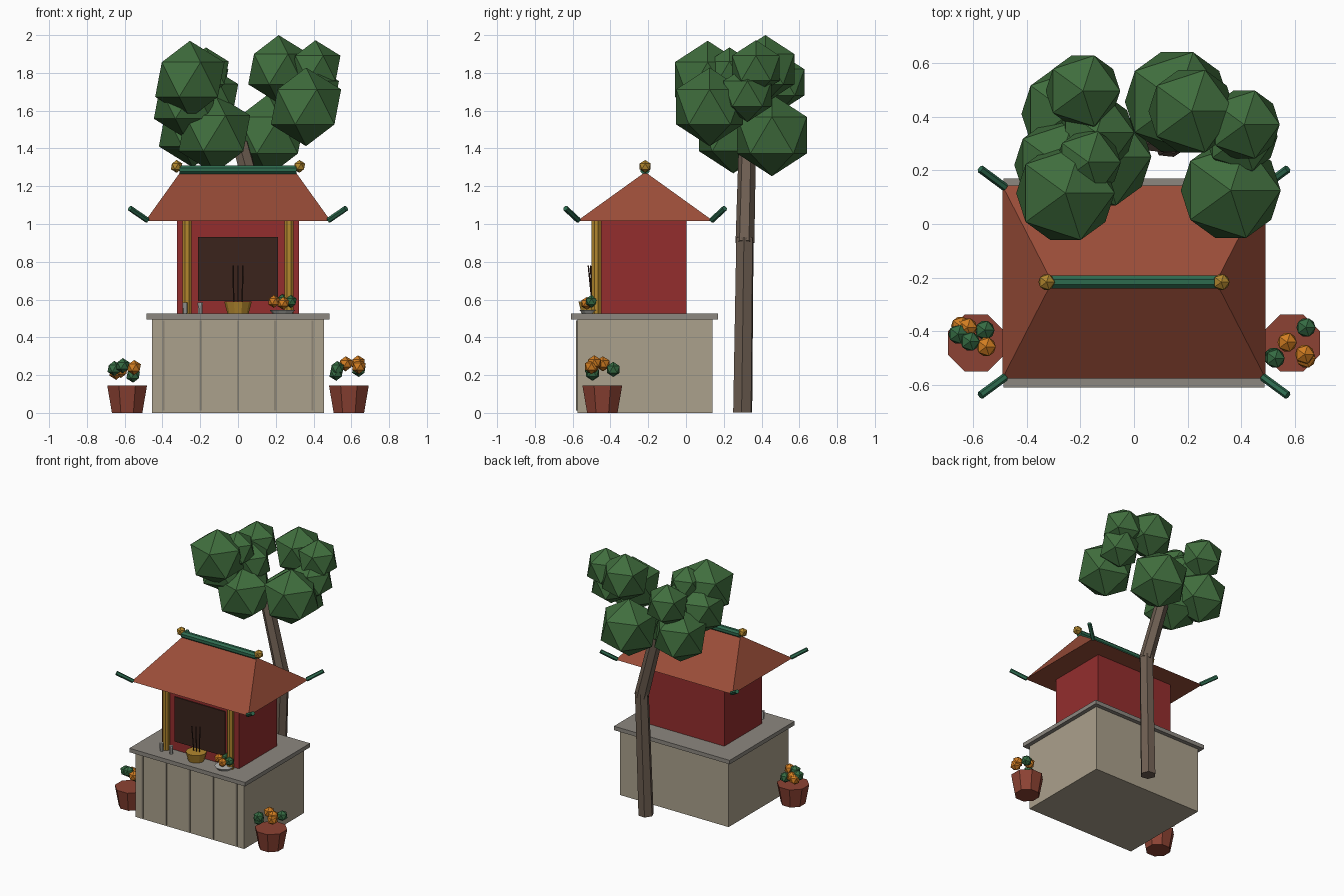
import bpy, bmesh, math
from mathutils import Vector

COLORS = {
    "stone": (0.67, 0.63, 0.55), "seam": (0.55, 0.52, 0.46), "slab": (0.55, 0.53, 0.50),
    "red": (0.58, 0.18, 0.18), "dark": (0.23, 0.14, 0.11), "gold": (0.70, 0.53, 0.18),
    "tile": (0.60, 0.30, 0.22), "jade": (0.18, 0.42, 0.31), "clay": (0.55, 0.26, 0.20),
    "bark": (0.43, 0.37, 0.32), "leaf": (0.25, 0.43, 0.24), "orange": (0.82, 0.49, 0.13),
    "plant": (0.21, 0.42, 0.26), "china": (0.72, 0.72, 0.70),
}
MATS = {}
for key, rgb in COLORS.items():
    MATS[key] = bpy.data.materials.new(key)
    # display values to linear
    MATS[key].diffuse_color = (*[((c + 0.055) / 1.055) ** 2.4 for c in rgb], 1)


def finish(bm, name, mat):
    bmesh.ops.recalc_face_normals(bm, faces=bm.faces[:])
    me = bpy.data.meshes.new(name)
    bm.to_mesh(me)
    bm.free()
    ob = bpy.data.objects.new(name, me)
    bpy.context.collection.objects.link(ob)
    me.materials.append(MATS[mat])
    return ob


def box(name, lo, hi, mat):
    bm = bmesh.new()
    bmesh.ops.create_cube(bm, size=1)
    lo, hi = Vector(lo), Vector(hi)
    for v in bm.verts:
        v.co = (lo + hi) / 2 + Vector(a * b for a, b in zip(v.co, hi - lo))
    return finish(bm, name, mat)


def rod(name, a, b, r1, r2, mat, sides=8):
    """Tapered prism from point a to point b, flat side facing front."""
    a, b = Vector(a), Vector(b)
    bm = bmesh.new()
    bmesh.ops.create_cone(bm, cap_ends=True, segments=sides, radius1=r1, radius2=r2,
                          depth=(b - a).length)
    q = (b - a).to_track_quat('Z', 'Y')
    turn = math.pi / sides
    for v in bm.verts:
        x, y, z = v.co
        p = Vector((x * math.cos(turn) - y * math.sin(turn),
                    x * math.sin(turn) + y * math.cos(turn), z))
        v.co = (a + b) / 2 + q @ p
    return finish(bm, name, mat)


def ball(name, c, r, mat):
    bm = bmesh.new()
    bmesh.ops.create_icosphere(bm, subdivisions=1, radius=r)
    bmesh.ops.translate(bm, verts=bm.verts[:], vec=c)
    return finish(bm, name, mat)


# Stone plinth with front seams and cap slab
box("plinth", (-0.455, -0.575, 0), (0.455, 0.14, 0.497), "stone")
for i in range(5):
    x = (i - 2) * 0.197
    box(f"plinth_seam_{i}", (x - 0.006, -0.582, 0.012), (x + 0.006, -0.57, 0.49), "seam")
box("plinth_slab", (-0.485, -0.608, 0.495), (0.485, 0.17, 0.525), "slab")

# Shrine body and dark opening
box("shrine_body", (-0.323, -0.45, 0.525), (0.323, 0.003, 1.02), "red")
box("shrine_opening", (-0.212, -0.458, 0.592), (0.212, -0.44, 0.93), "dark")

# Hipped roof
bm = bmesh.new()
eave = [bm.verts.new(p) for p in ((-0.49, -0.575, 1.017), (0.49, -0.575, 1.017),
                                  (0.49, 0.143, 1.017), (-0.49, 0.143, 1.017))]
left, right = (bm.verts.new((x, -0.216, 1.275)) for x in (-0.305, 0.305))
for f in (eave[::-1], (eave[0], eave[1], right, left), (eave[1], eave[2], right),
          (eave[2], eave[3], left, right), (eave[3], eave[0], left)):
    bm.faces.new(f)
finish(bm, "roof", "tile")

# Ridge pole, finials, columns and upturned eave tips
rod("ridge_pole", (-0.31, -0.216, 1.287), (0.31, -0.216, 1.287), 0.026, 0.026, "jade")
for s in (-1, 1):
    ball(f"ridge_finial_{s}", (s * 0.325, -0.216, 1.305), 0.034, "gold")
    rod(f"column_{s}", (s * 0.27, -0.475, 0.525), (s * 0.27, -0.475, 1.02), 0.026, 0.026, "gold")
    for y0, y1 in ((-0.57, -0.638), (0.137, 0.205)):
        rod(f"eave_tip_{s}", (s * 0.48, y0, 1.02), (s * 0.572, y1, 1.083),
            0.015, 0.015, "jade", 6)

# Incense bowl and sticks
rod("incense_bowl", (0, -0.5, 0.525), (0, -0.5, 0.59), 0.056, 0.073, "gold", 10)
for i in (-1, 0, 1):
    rod(f"incense_stick_{i}", (i * 0.022, -0.495, 0.56), (i * 0.026, -0.505 + i * 0.012, 0.78),
        0.004, 0.004, "dark", 5)

# Offering cups and fruit plate
for x in (-0.28, -0.2):
    rod("offering_cup", (x, -0.515, 0.525), (x, -0.515, 0.585), 0.012, 0.015, "china")
rod("fruit_plate", (0.235, -0.5, 0.525), (0.235, -0.5, 0.545), 0.05, 0.068, "china", 10)
for x, y, z, m in ((0.19, -0.5, 0.59, "orange"), (0.235, -0.47, 0.595, "plant"),
                   (0.24, -0.525, 0.58, "orange"), (0.28, -0.5, 0.59, "plant")):
    ball("fruit", (x, y, z), 0.034, m)

# Flower pots
for s in (-1, 1):
    rod(f"flower_pot_{s}", (s * 0.587, -0.443, 0), (s * 0.587, -0.443, 0.145),
        0.087, 0.114, "clay")
for x, y, z, m in ((-0.645, -0.38, 0.215, "orange"), (-0.55, -0.457, 0.24, "orange"),
                   (-0.62, -0.385, 0.225, "orange"), (-0.655, -0.41, 0.235, "plant"),
                   (-0.61, -0.437, 0.25, "plant"), (-0.555, -0.395, 0.2, "plant"),
                   (0.57, -0.44, 0.26, "orange"), (0.635, -0.485, 0.265, "orange"),
                   (0.64, -0.5, 0.245, "orange"), (0.64, -0.385, 0.23, "plant"),
                   (0.52, -0.495, 0.21, "plant"), (0.525, -0.5, 0.235, "plant")):
    ball("flower" if m == "orange" else "pot_leaf", (x, y, z), 0.04, m)

# Bent tree trunk
rod("trunk_lower", (0.125, 0.3, 0.003), (0.152, 0.312, 0.93), 0.055, 0.05, "bark", 6)
rod("trunk_upper", (0.155, 0.312, 0.9), (0.01, 0.325, 1.43), 0.05, 0.046, "bark", 6)

# Leaf clumps: x, y, z, radius
for i, (x, y, z, r) in enumerate((
        (-0.255, 0.115, 1.765, 0.205), (-0.125, 0.25, 1.48, 0.212), (-0.24, 0.41, 1.5, 0.20),
        (-0.28, 0.22, 1.64, 0.185), (-0.17, 0.23, 1.80, 0.135), (-0.14, 0.34, 1.67, 0.158),
        (-0.19, 0.495, 1.75, 0.155), (0.36, 0.125, 1.62, 0.208), (0.215, 0.42, 1.82, 0.18),
        (0.41, 0.37, 1.825, 0.148), (0.4, 0.325, 1.69, 0.15), (0.16, 0.455, 1.47, 0.217))):
    ball(f"leaf_clump_{i}", (x, y, z), r, "leaf")
